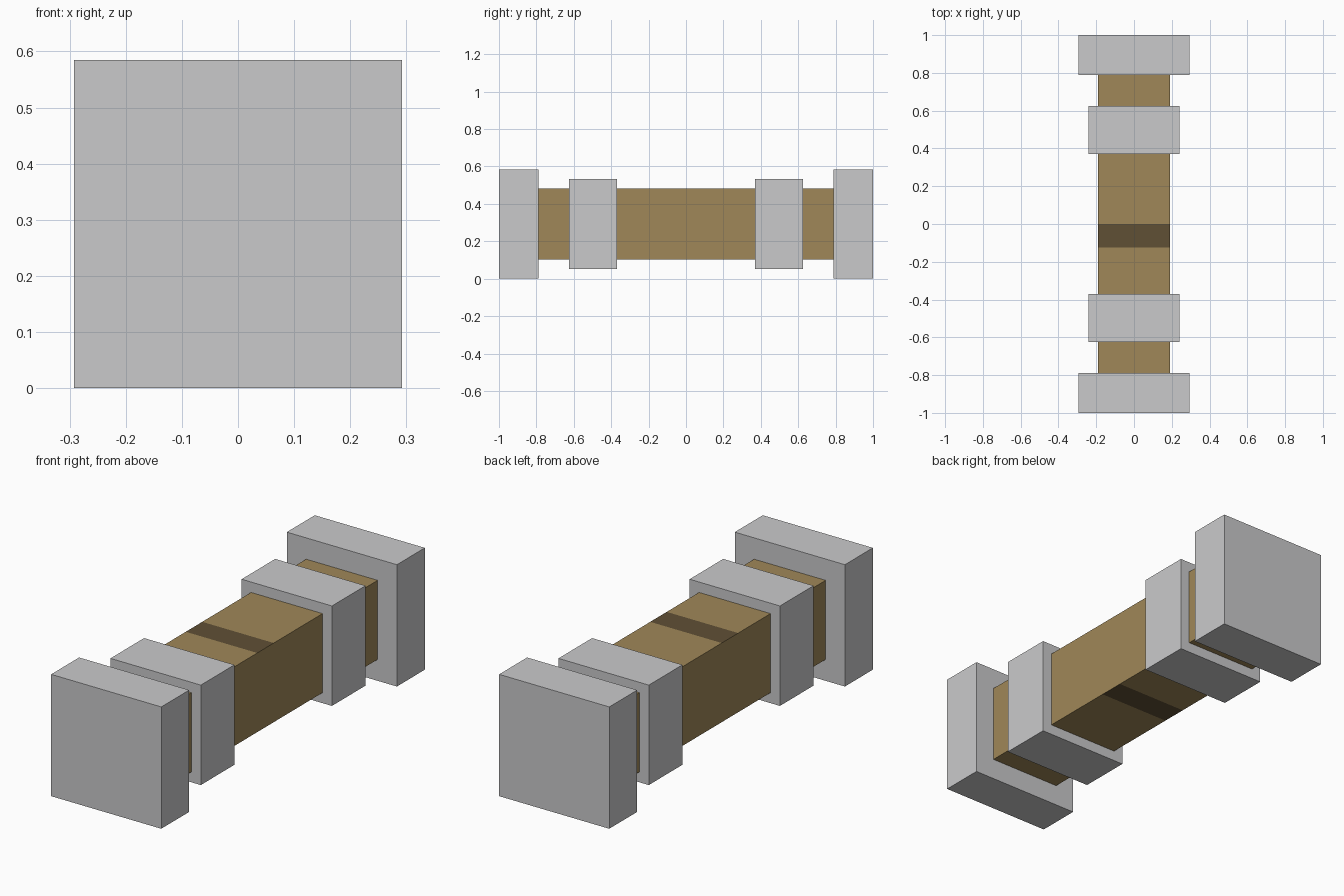
import bpy, bmesh
from mathutils import Vector

cube = bpy.data.objects.get("Cube")
if cube:
    bpy.data.objects.remove(cube, do_unlink=True)

MID_Z = 0.2925


def material(name, rgb):
    mat = bpy.data.materials.new(name)
    mat.use_nodes = True
    mat.diffuse_color = (*rgb, 1)
    mat.node_tree.nodes["Principled BSDF"].inputs["Base Color"].default_value = (*rgb, 1)
    return mat


grey = material("light grey", (0.59, 0.59, 0.60))
tan = material("tan brown", (0.35, 0.245, 0.098))
dark = material("dark brown", (0.117, 0.08, 0.036))


def block(name, half_width, y0, y1, mats, cuts=()):
    """Square block along y, optionally sliced across at the given y values."""
    bm = bmesh.new()
    bmesh.ops.create_cube(bm, size=1)
    for v in bm.verts:
        v.co = Vector((v.co.x * 2 * half_width,
                       (y0 + y1) / 2 + v.co.y * (y1 - y0),
                       MID_Z + v.co.z * 2 * half_width))
    for y in cuts:
        bmesh.ops.bisect_plane(bm, geom=bm.verts[:] + bm.edges[:] + bm.faces[:],
                               plane_co=(0, y, 0), plane_no=(0, 1, 0))
    mesh = bpy.data.meshes.new(name)
    bm.to_mesh(mesh)
    bm.free()
    for mat in mats:
        mesh.materials.append(mat)
    obj = bpy.data.objects.new(name, mesh)
    bpy.context.collection.objects.link(obj)
    return obj


# Square shaft with a painted band on its top and underside
BAND = 0.125
shaft = block("shaft", 0.19, -0.79, 0.79, (tan, dark), cuts=(-BAND, 0, BAND))
for face in shaft.data.polygons:
    side = -face.normal.z
    if abs(side) > 0.5 and 0 < face.center.y * side < BAND:
        face.material_index = 1

# Paired collars and end blocks
for label, s in (("front", -1), ("back", 1)):
    for part, half, near, far in (("collar", 0.24, 0.37, 0.625),
                                  ("end_block", 0.2925, 0.788, 1.0)):
        y0, y1 = sorted((s * near, s * far))
        block(f"{label}_{part}", half, y0, y1, (grey,))
